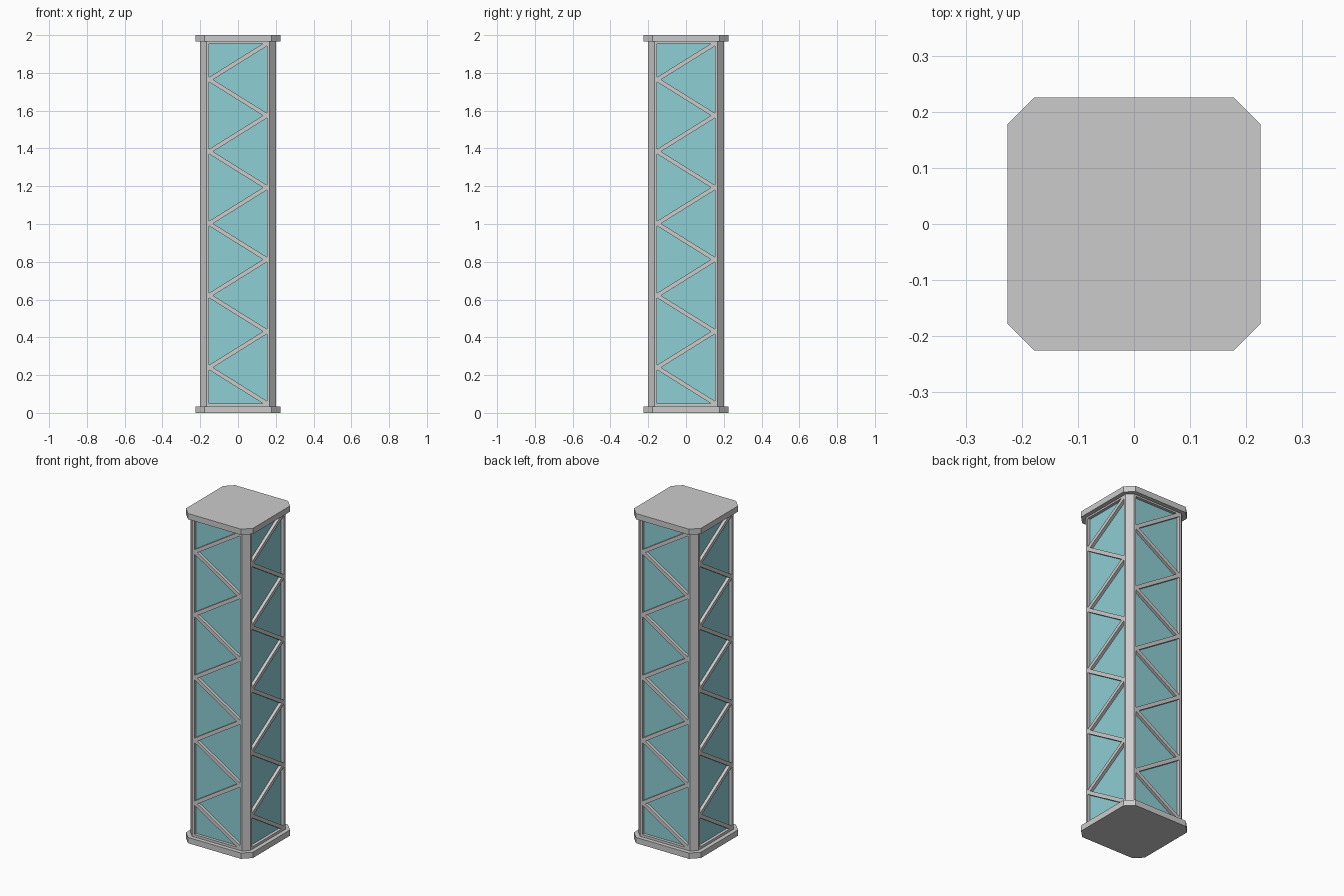
import bpy, bmesh
from math import pi, atan2, hypot
from mathutils import Matrix, Vector

if "Cube" in bpy.data.objects:
    bpy.data.objects.remove(bpy.data.objects["Cube"])

HALF, CUT = 0.2, 0.168        # column half width, where the corner chamfer starts
OPEN = 0.153                  # half width of the glass opening
GLASS = 0.182                 # distance of the glass from the axis
Z0, Z1 = 0.05, 1.955          # glass opening, bottom and top
CAP = 0.035                   # cap thickness


def make(name, bm, mat=None):
    bmesh.ops.recalc_face_normals(bm, faces=bm.faces)
    me = bpy.data.meshes.new(name)
    bm.to_mesh(me)
    bm.free()
    ob = bpy.data.objects.new(name, me)
    bpy.context.collection.objects.link(ob)
    if mat:
        me.materials.append(mat)
    return ob


def prism(bm, pts, z0, z1):
    face = bm.faces.new([bm.verts.new((x, y, z0)) for x, y in pts])
    ext = bmesh.ops.extrude_face_region(bm, geom=[face], use_keep_orig=True)
    verts = [g for g in ext["geom"] if isinstance(g, bmesh.types.BMVert)]
    bmesh.ops.translate(bm, verts=verts, vec=(0, 0, z1 - z0))


def box(bm, centre, size, rot_y=0.0):
    m = (Matrix.Translation(centre) @ Matrix.Rotation(rot_y, 4, 'Y')
         @ Matrix.Diagonal((*size, 1)))
    bmesh.ops.create_cube(bm, size=1, matrix=m)


def octagon(a, c):
    return [(a, -c), (a, c), (c, a), (-c, a), (-a, c), (-a, -c), (-c, -a), (c, -a)]


glass_mat = bpy.data.materials.new("teal_glass")
glass_mat.diffuse_color = (0.27, 0.62, 0.66, 1)
glass_mat.use_nodes = True
glass_mat.node_tree.nodes["Principled BSDF"].inputs["Base Color"].default_value = glass_mat.diffuse_color

# End caps
for name, z in (("bottom_cap", 0), ("top_cap", 2 - CAP)):
    bm = bmesh.new()
    prism(bm, octagon(0.225, 0.178), z, z + CAP)
    make(name, bm)

steps = 10
dz = (Z1 - Z0) / steps
depth = HALF - GLASS + 0.004
mid = -HALF + depth / 2
for i, side in enumerate(("front", "right", "back", "left")):
    turn = Matrix.Rotation(i * pi / 2, 4, 'Z')

    # Chamfered corner post
    bm = bmesh.new()
    prism(bm, [(HALF, -OPEN), (HALF, -CUT), (CUT, -HALF), (OPEN, -HALF),
               (OPEN, -OPEN)], CAP, 2 - CAP)
    make(side + "_corner_post", bm).data.transform(turn)

    # Glass panel
    bm = bmesh.new()
    box(bm, (0, -GLASS + 0.005, 1), (2 * OPEN, 0.01, 2 - 2 * CAP))
    make(side + "_glass_panel", bm, glass_mat).data.transform(turn)

    # Narrow rails above and below the glass
    bm = bmesh.new()
    for a, b in ((CAP, Z0), (Z1, 2 - CAP)):
        box(bm, (0, mid, (a + b) / 2), (2 * OPEN, depth, b - a))
    make(side + "_rails", bm).data.transform(turn)

    # Zigzag bracing, starting at the lower right corner
    bm = bmesh.new()
    for k in range(steps):
        s = 1 if k % 2 == 0 else -1
        p = Vector((s * OPEN, mid, Z0 + k * dz))
        q = Vector((-s * OPEN, mid, Z0 + (k + 1) * dz))
        d = q - p
        box(bm, (p + q) / 2, (hypot(d.x, d.z), depth, 0.022), -atan2(d.z, d.x))
    make(side + "_zigzag_bracing", bm).data.transform(turn)
